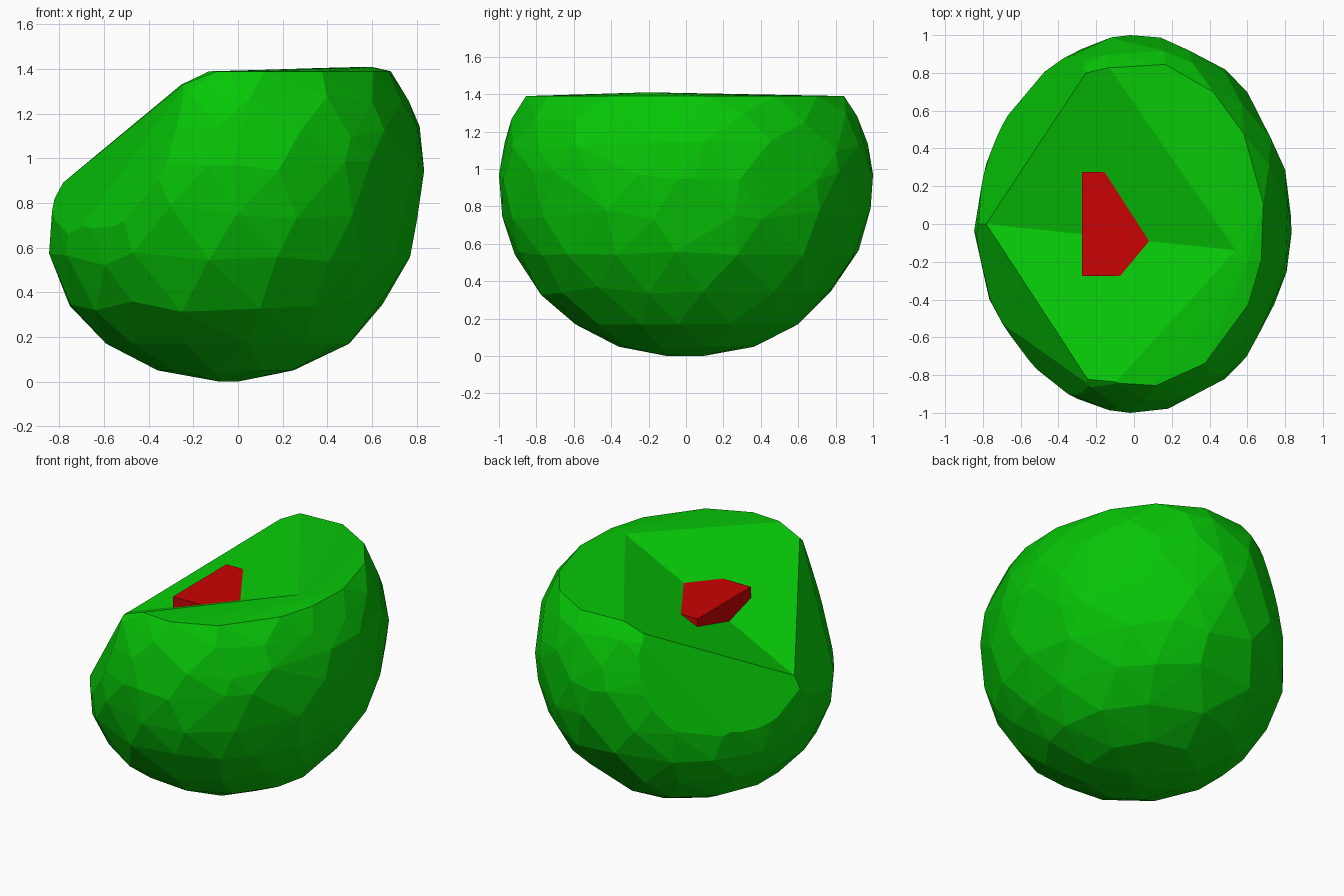
import bpy, bmesh, math, random
from mathutils import Vector

if "Cube" in bpy.data.objects:
    bpy.data.objects.remove(bpy.data.objects["Cube"])

random.seed(4)


def hull_object(name, points):
    """Object made from the convex hull of some points."""
    bm = bmesh.new()
    verts = [bm.verts.new(p) for p in points]
    res = bmesh.ops.convex_hull(bm, input=verts)
    loose = {g for g in res["geom_interior"] + res["geom_unused"] if isinstance(g, bmesh.types.BMVert)}
    bmesh.ops.delete(bm, geom=list(loose), context='VERTS')
    bmesh.ops.recalc_face_normals(bm, faces=bm.faces)
    mesh = bpy.data.meshes.new(name)
    bm.to_mesh(mesh)
    bm.free()
    ob = bpy.data.objects.new(name, mesh)
    bpy.context.collection.objects.link(ob)
    return ob


def paint(ob, name, color):
    mat = bpy.data.materials.new(name)
    mat.diffuse_color = color
    mat.use_nodes = True
    mat.node_tree.nodes["Principled BSDF"].inputs["Base Color"].default_value = mat.diffuse_color
    ob.data.materials.append(mat)


# Faceted lopsided body: z, left x, right x, half depth, sides
sections = [
    (0.00, -0.11, 0.00, 0.10, 3),
    (0.05, -0.36, 0.26, 0.37, 9),
    (0.17, -0.60, 0.50, 0.60, 13),
    (0.34, -0.76, 0.65, 0.80, 16),
    (0.55, -0.84, 0.77, 0.925, 18),
    (0.76, -0.83, 0.82, 0.985, 18),
    (0.96, -0.82, 0.835, 1.00, 18),
    (1.12, -0.79, 0.82, 0.98, 17),
    (1.28, -0.70, 0.76, 0.93, 17),
    (1.39, -0.60, 0.69, 0.86, 16),
]
points = []
for i, (z, xl, xr, ry, n) in enumerate(sections):
    for k in range(n):
        a = 2 * math.pi * (k + 0.5 * (i % 2)) / n + random.uniform(-0.1, 0.1)
        t = random.uniform(-0.03, 0.03) if 2 < i < 9 else 0
        s = 1 + t * (0.96 - z) * 0.9
        x = (xl + xr) / 2 + (xr - xl) / 2 * math.cos(a) * s
        points.append((x, ry * math.sin(a) * s, z + t))
points += [(0.83, 0.05, 0.95), (-0.83, -0.05, 0.56), (-0.02, 1, 0.97), (-0.02, -1, 0.97),
           (0.6, -0.2, 1.41), (-0.07, -0.1, 0)]
body = hull_object("body", points)


def slice_off(bm, a, b, c):
    """Cut away everything to the left of the plane through three points."""
    no = (b - a).cross(c - a)
    if no.x > 0:
        no.negate()
    cut = bmesh.ops.bisect_plane(bm, geom=bm.verts[:] + bm.edges[:] + bm.faces[:],
                                 plane_co=a, plane_no=no, clear_outer=True)
    rim = [e for e in cut["geom_cut"] if isinstance(e, bmesh.types.BMEdge)]
    bmesh.ops.holes_fill(bm, edges=rim, sides=0)


# Flats on the left side, front and back: one slanted, one steep
bm = bmesh.new()
bm.from_mesh(body.data)
for s in (1, -1):
    tip = Vector((-0.21, 0.87 * s, 1.365))
    side = Vector((-0.68, 0.54 * s, 0.72))
    slice_off(bm, tip, side, Vector((-0.78, 0.10 * s, 0.83)))
    slice_off(bm, tip, side, Vector((-0.25, 0.92 * s, 1.15)))
bmesh.ops.recalc_face_normals(bm, faces=bm.faces)
bm.to_mesh(body.data)
bm.free()


# Shallow valley across the top, falling to the left
def back_slope(x, y):
    return 0.42 * x + 0.27 * y + 1.221


def front_slope(x, y):
    return 0.36 * x - 0.30 * y + 1.174


wedge = []
for x in (-2, 2):
    yv = -0.0825 - 0.105 * x
    wedge += [(x, yv, back_slope(x, yv)), (x, 2, back_slope(x, 2)),
              (x, -2, front_slope(x, -2)), (x, 2, 4), (x, -2, 4)]
cutter = hull_object("valley_cutter", wedge)
mod = body.modifiers.new("valley", 'BOOLEAN')
mod.operation = 'DIFFERENCE'
mod.solver = 'EXACT'
mod.object = cutter
bpy.context.view_layer.objects.active = body
bpy.ops.object.modifier_apply(modifier=mod.name)
bpy.data.objects.remove(cutter)
paint(body, "green", (0.002, 0.56, 0.002, 1))

# Red block sunk into the valley
bpy.ops.mesh.primitive_cube_add(size=0.55, location=(0, 0, 0.955))
block = bpy.context.object
block.name = "red_block"
paint(block, "red", (0.6, 0.001, 0.001, 1))
